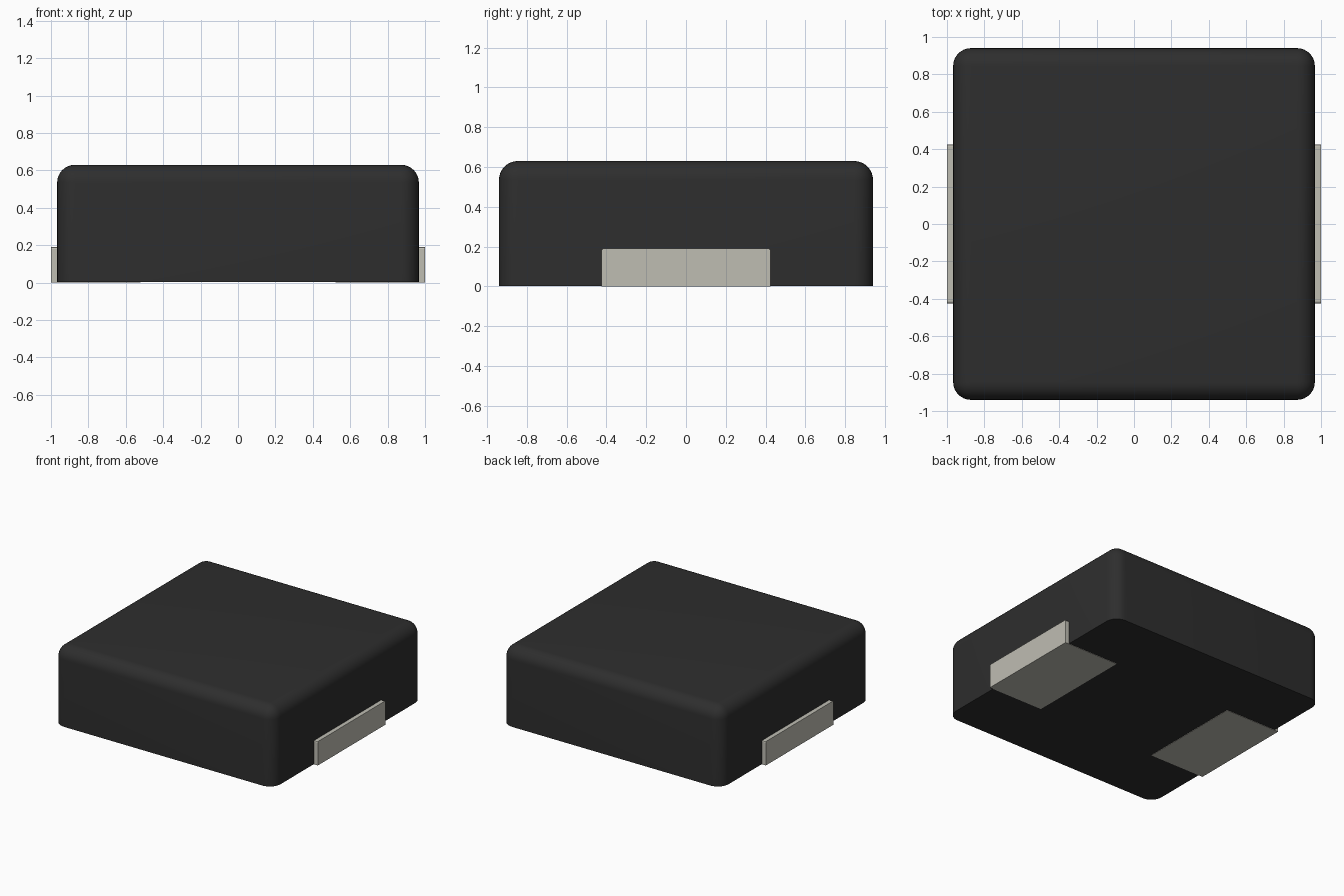
import bpy, bmesh, math

cube = bpy.data.objects.get("Cube")
if cube:
    bpy.data.objects.remove(cube, do_unlink=True)


def material(name, rgb):
    m = bpy.data.materials.new(name)
    m.use_nodes = True
    m.diffuse_color = (*rgb, 1)
    m.node_tree.nodes["Principled BSDF"].inputs["Base Color"].default_value = (*rgb, 1)
    return m


def finish(name, bm, mat):
    bmesh.ops.recalc_face_normals(bm, faces=bm.faces)
    mesh = bpy.data.meshes.new(name)
    bm.to_mesh(mesh)
    bm.free()
    mesh.materials.append(mat)
    obj = bpy.data.objects.new(name, mesh)
    bpy.context.collection.objects.link(obj)
    return obj


black = material("moulded black", (0.027, 0.027, 0.027))
tin = material("tinned metal", (0.52, 0.51, 0.45))

# Moulded body: rounded on top and at the upright corners, sharp underneath
HX, HY, Z0, Z1, R = 0.967, 0.94, 0.003, 0.63, 0.095
bm = bmesh.new()
bmesh.ops.create_cube(bm, size=1)
for v in bm.verts:
    v.co.x *= 2 * HX
    v.co.y *= 2 * HY
    v.co.z = Z1 if v.co.z > 0 else Z0
rounded = [e for e in bm.edges if max(v.co.z for v in e.verts) > Z0 + 0.1]
bmesh.ops.bevel(bm, geom=rounded, offset=R, segments=8, profile=0.5, affect='EDGES')
body = finish("body", bm, black)
bpy.ops.object.select_all(action='DESELECT')
body.select_set(True)
bpy.context.view_layer.objects.active = body
bpy.ops.object.shade_smooth_by_angle(angle=math.radians(40))

# Folded terminals: L-shaped strip up the side and under the body
W, T = 0.425, 0.033
profile = [(0.52, 0), (1, 0), (1, 0.19), (1 - T, 0.19), (1 - T, T), (0.52, T)]
for side, name in ((1, "left_terminal"), (-1, "right_terminal")):
    bm = bmesh.new()
    face = bm.faces.new([bm.verts.new((side * x, -W, z)) for x, z in profile])
    ext = bmesh.ops.extrude_face_region(bm, geom=[face])
    for v in ext["geom"]:
        if isinstance(v, bmesh.types.BMVert):
            v.co.y = W
    # Nip the two upper corners of the tab
    tips = [e for e in bm.edges
            if all(abs(v.co.z - 0.19) < 1e-4 for v in e.verts)
            and abs(e.verts[0].co.y - e.verts[1].co.y) < 1e-4]
    bmesh.ops.bevel(bm, geom=tips, offset=0.01, segments=2, profile=0.5, affect='EDGES')
    finish(name, bm, tin)
